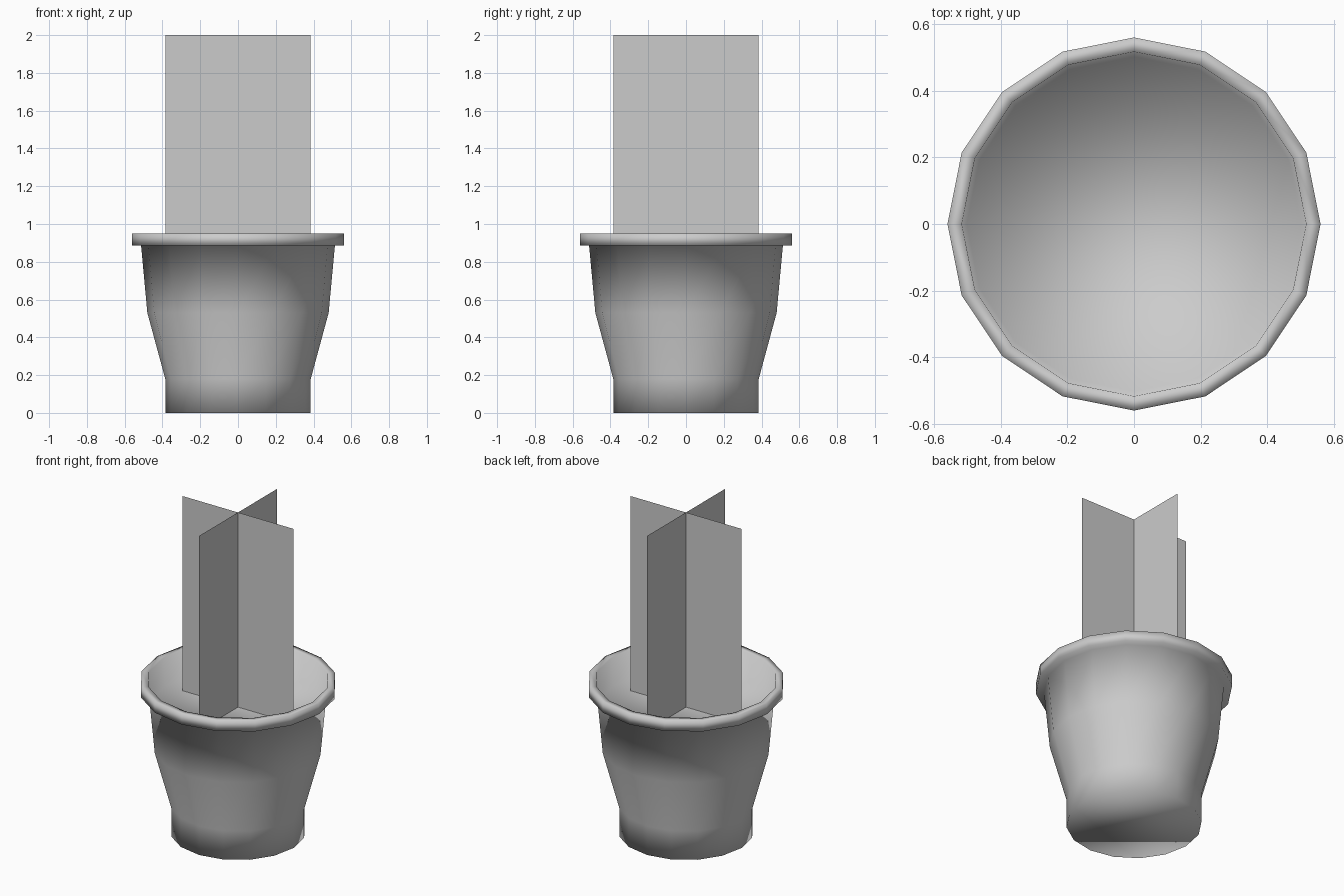
import bpy, bmesh
from math import cos, sin, pi

if "Cube" in bpy.data.objects:
    bpy.data.objects.remove(bpy.data.objects["Cube"])

SIDES = 16


def add_object(name, bm, smooth):
    mesh = bpy.data.meshes.new(name)
    bm.to_mesh(mesh)
    bm.free()
    for p in mesh.polygons:
        p.use_smooth = smooth
    obj = bpy.data.objects.new(name, mesh)
    bpy.context.collection.objects.link(obj)
    return obj


def lathe(name, profile):
    """Turn an (r, z) profile around z, capping both ends."""
    bm = bmesh.new()
    rings = [[bm.verts.new((r * cos(2 * pi * i / SIDES), r * sin(2 * pi * i / SIDES), z))
              for i in range(SIDES)] for r, z in profile]
    for a, b in zip(rings, rings[1:]):
        for i in range(SIDES):
            j = (i + 1) % SIDES
            bm.faces.new((a[i], a[j], b[j], b[i]))
    bm.faces.new(rings[0][::-1])
    bm.faces.new(rings[-1])
    return add_object(name, bm, True)


# Pot: base, flared wall, overhanging rim, inner wall, soil cap
lathe("plant_pot", [(0.385, 0), (0.385, 0.18), (0.48, 0.53), (0.513, 0.885),
                    (0.56, 0.885), (0.56, 0.95), (0.517, 0.95), (0.502, 0.78)])


# Plant: two crossed upright cards standing on the soil
def card(name, dx, dy):
    bm = bmesh.new()
    w = 0.385
    bm.faces.new([bm.verts.new((s * w * dx, s * w * dy, z))
                  for s, z in ((-1, 0.78), (1, 0.78), (1, 2), (-1, 2))])
    add_object(name, bm, False)


card("plant_card_wide", 1, 0)
card("plant_card_deep", 0, 1)
